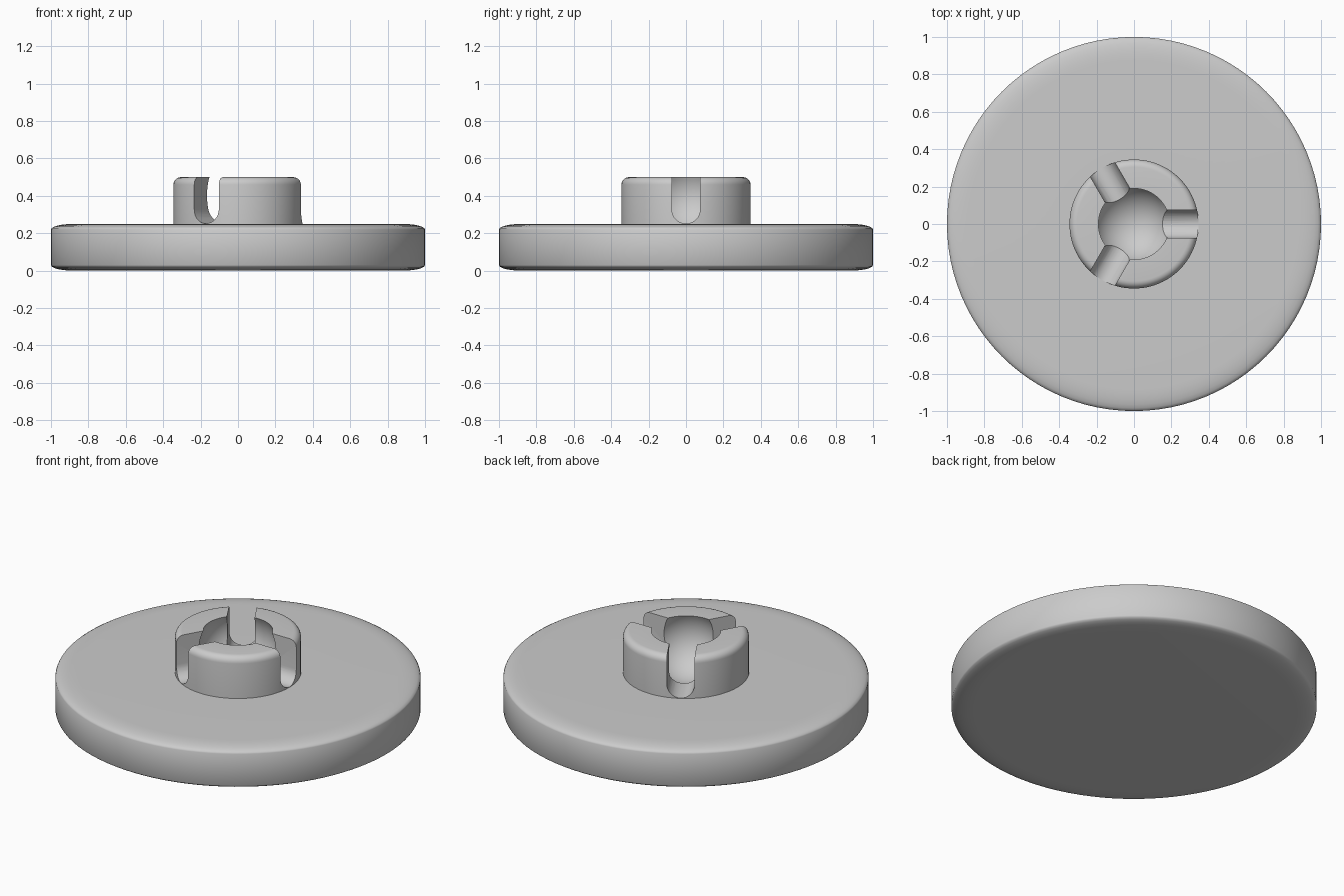
import bpy, bmesh, math
from mathutils import Matrix, Vector

if "Cube" in bpy.data.objects:
    bpy.data.objects.remove(bpy.data.objects["Cube"])

grey = bpy.data.materials.new("plain grey")
grey.use_nodes = True
colour = (0.6, 0.6, 0.6, 1)
grey.diffuse_color = colour
grey.node_tree.nodes["Principled BSDF"].inputs["Base Color"].default_value = colour


def make_object(name, bm):
    bmesh.ops.recalc_face_normals(bm, faces=bm.faces)
    mesh = bpy.data.meshes.new(name)
    bm.to_mesh(mesh)
    bm.free()
    mesh.materials.append(grey)
    obj = bpy.data.objects.new(name, mesh)
    bpy.context.collection.objects.link(obj)
    return obj


def fillet(cx, cz, rx, rz, start, steps=6):
    """Quarter ellipse, counter-clockwise from the start angle in degrees."""
    angles = [math.radians(start + 90 * i / steps) for i in range(steps + 1)]
    return [(cx + rx * math.cos(a), cz + rz * math.sin(a)) for a in angles]


# Disc with softened rims and a raised round collar, as one turned profile
DISC_TOP, COLLAR_R, TOP = 0.25, 0.345, 0.5
profile = [(0, 0)]
profile += fillet(0.88, 0.03, 0.12, 0.03, -90)
profile += fillet(0.88, DISC_TOP - 0.03, 0.12, 0.03, 0)
profile += [(COLLAR_R, DISC_TOP)]
profile += fillet(COLLAR_R - 0.04, TOP - 0.04, 0.04, 0.04, 0)
profile += [(0, TOP)]

bm = bmesh.new()
verts = [bm.verts.new((r, 0, z)) for r, z in profile]
edges = [bm.edges.new(pair) for pair in zip(verts, verts[1:])]
bmesh.ops.spin(bm, geom=verts + edges, cent=(0, 0, 0), axis=(0, 0, 1),
               angle=math.tau, steps=96, use_duplicate=False)
bmesh.ops.remove_doubles(bm, verts=bm.verts, dist=1e-4)
body = make_object("disc_with_socket", bm)

# Ball-shaped socket cutter
bm = bmesh.new()
bmesh.ops.create_uvsphere(bm, u_segments=64, v_segments=32, radius=0.214,
                          matrix=Matrix.Translation((0, 0, 0.402)))
cutters = [make_object("socket_cutter", bm)]

# Three round-bottomed slot cutters, one facing +x
SLOT_R = 0.076
for i in range(3):
    bm = bmesh.new()
    centre = DISC_TOP + 0.002 + SLOT_R
    outline = [(-SLOT_R, 0.7)]
    for k in range(17):
        a = math.pi * (1 + k / 16)
        outline.append((SLOT_R * math.cos(a), centre + SLOT_R * math.sin(a)))
    outline.append((SLOT_R, 0.7))
    face = bm.faces.new([bm.verts.new((0.05, y, z)) for y, z in outline])
    out = bmesh.ops.extrude_face_region(bm, geom=[face])
    moved = [g for g in out["geom"] if isinstance(g, bmesh.types.BMVert)]
    bmesh.ops.translate(bm, verts=moved, vec=Vector((0.45, 0, 0)))
    bmesh.ops.rotate(bm, verts=bm.verts, cent=(0, 0, 0),
                     matrix=Matrix.Rotation(i * math.tau / 3, 3, "Z"))
    cutters.append(make_object("slot_cutter", bm))

# Cut the socket and slots, then smooth
bpy.ops.object.select_all(action="DESELECT")
body.select_set(True)
bpy.context.view_layer.objects.active = body
for cutter in cutters:
    cutter.hide_render = True
    mod = body.modifiers.new("cut", "BOOLEAN")
    mod.operation = "DIFFERENCE"
    mod.solver = "EXACT"
    mod.object = cutter
    bpy.ops.object.modifier_apply(modifier=mod.name)
for cutter in cutters:
    bpy.data.objects.remove(cutter)
bpy.ops.object.shade_smooth_by_angle(angle=math.radians(35))
